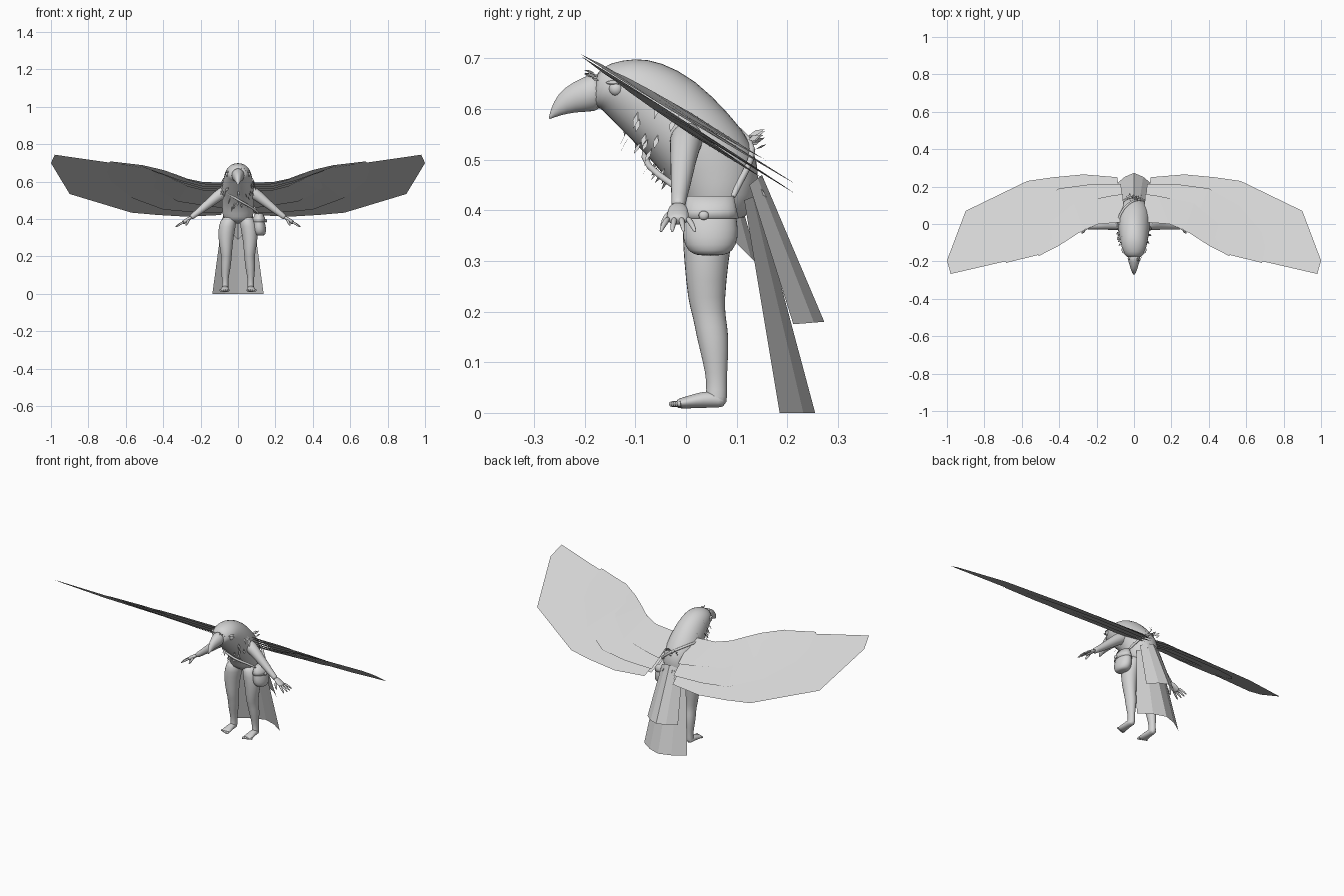
import bpy, bmesh, math, random
from mathutils import Vector
from mathutils.bvhtree import BVHTree

random.seed(4)
if "Cube" in bpy.data.objects:
    bpy.data.objects.remove(bpy.data.objects["Cube"], do_unlink=True)

grey = bpy.data.materials.new("plain_grey")
grey.use_nodes = True
COLOUR = (0.66, 0.66, 0.66, 1)
grey.diffuse_color = COLOUR
grey.node_tree.nodes["Principled BSDF"].inputs["Base Color"].default_value = COLOUR


def finish(name, bm, smooth=True, mirror=False, subdivide=0):
    """Turn a bmesh into a named object with its material and modifiers."""
    mesh = bpy.data.meshes.new(name)
    bm.to_mesh(mesh)
    bm.free()
    mesh.materials.append(grey)
    for poly in mesh.polygons:
        poly.use_smooth = smooth
    obj = bpy.data.objects.new(name, mesh)
    bpy.context.collection.objects.link(obj)
    if mirror:
        obj.modifiers.new("mirror", 'MIRROR').use_mirror_merge = False
    if subdivide:
        obj.modifiers.new("soften", 'SUBSURF').levels = subdivide
        obj.modifiers["soften"].render_levels = subdivide
    return obj


def loft(bm, rings, sides=14, closed=False):
    """Skin elliptical rings, each given as centre, half axis u, half axis v."""
    loops = []
    for centre, u, v in rings:
        angles = [2 * math.pi * i / sides for i in range(sides)]
        loops.append([bm.verts.new(centre + u * math.cos(a) + v * math.sin(a)) for a in angles])
    pairs = list(zip(loops, loops[1:]))
    if closed:
        pairs.append((loops[-1], loops[0]))
    for low, high in pairs:
        for i in range(sides):
            j = (i + 1) % sides
            bm.faces.new((low[i], low[j], high[j], high[i]))
    if not closed:
        bm.faces.new(loops[0][::-1])
        bm.faces.new(loops[-1])
    bmesh.ops.recalc_face_normals(bm, faces=bm.faces)


def profile_loft(name, stations):
    """Stations: front y, z, back y, z and half width."""
    bm = bmesh.new()
    rings = []
    for fy, fz, by, bz, width in stations:
        front, back = Vector((0, fy, fz)), Vector((0, by, bz))
        rings.append(((front + back) / 2, Vector((width, 0, 0)), (back - front) / 2))
    loft(bm, rings, 18)
    return finish(name, bm, subdivide=1)


def tube(bm, stations, sides=12, closed=False, flat=1, ref=Vector((0, 1, 0))):
    """Stations: x, y, z and radius along a path."""
    points = [Vector(s[:3]) for s in stations]
    count, rings = len(points), []
    for i, p in enumerate(points):
        after = points[(i + 1) % count] if closed else points[min(i + 1, count - 1)]
        before = points[i - 1] if closed or i else p
        tangent = (after - before).normalized()
        side = tangent.cross(ref).normalized()
        radius = stations[i][3]
        rings.append((p, side * radius, tangent.cross(side) * radius * flat))
    loft(bm, rings, sides, closed)


def ball(bm, centre, size):
    made = bmesh.ops.create_uvsphere(bm, u_segments=14, v_segments=9, radius=1)["verts"]
    for v in made:
        v.co = Vector(centre) + Vector(c * s for c, s in zip(v.co, size))


def sheet(name, upper, lower, mirror=False):
    """Thin strip of flat faces between two edges."""
    bm = bmesh.new()
    a, b = ([bm.verts.new(p) for p in edge] for edge in (upper, lower))
    for i in range(len(a) - 1):
        bm.faces.new((a[i], b[i], b[i + 1], a[i + 1]))
    return finish(name, bm, smooth=False, mirror=mirror)


# Torso running up into the bird head, and the beak
body = profile_loft("body_and_head", [
    (.005, .38, .10, .37, .055), (-.012, .41, .135, .40, .083),
    (-.03, .45, .148, .46, .086), (-.062, .49, .137, .53, .09),
    (-.10, .53, .088, .59, .088), (-.14, .57, .02, .66, .079),
    (-.16, .59, -.05, .695, .07), (-.166, .598, -.10, .702, .064),
    (-.174, .602, -.15, .692, .052), (-.185, .605, -.18, .675, .034)])
profile_loft("beak", [
    (-.16, .593, -.165, .682, .043), (-.20, .595, -.205, .662, .029),
    (-.235, .591, -.242, .643, .019), (-.262, .583, -.262, .615, .01),
    (-.272, .578, -.27, .588, .003)])

# Eyes with brow lids
bm = bmesh.new()
ball(bm, (.055, -.138, .64), (.012, .014, .014))
ball(bm, (.053, -.138, .652), (.014, .02, .005))
finish("eyes", bm, mirror=True)

# Legs
bm = bmesh.new()
leg = [(.045, .048, .42, .04, .055), (.058, .043, .36, .048, .052),
       (.066, .04, .30, .042, .045), (.062, .04, .22, .031, .037),
       (.062, .046, .19, .028, .033), (.065, .053, .15, .028, .033),
       (.068, .058, .10, .021, .025), (.068, .061, .06, .016, .02),
       (.069, .06, .03, .018, .022), (.069, .058, .012, .018, .022)]
loft(bm, [(Vector(s[:3]), Vector((s[3], 0, 0)), Vector((0, s[4], 0))) for s in leg])
finish("legs", bm, mirror=True, subdivide=1)

# Feet with toes
bm = bmesh.new()
foot = [(.08, .022, .016, .012), (.05, .028, .019, .018), (.02, .024, .022, .015),
        (-.01, .019, .026, .011), (-.02, .018, .025, .008)]
loft(bm, [(Vector((.07, y, z)), Vector((w, 0, 0)), Vector((0, 0, h))) for y, z, w, h in foot])
for i in range(5):
    x, tip = .051 + i * .0105, -.034 + i * .004
    tube(bm, [(x, -.01, .018, .007), (x, tip + .006, .018, .007), (x, tip, .016, .004)],
         8, ref=Vector((0, 0, 1)))
finish("feet", bm, mirror=True, subdivide=1)

# Arms
bm = bmesh.new()
tube(bm, [(.05, .005, .55, .035), (.085, .0, .54, .034), (.13, -.005, .505, .027),
          (.19, -.01, .455, .021), (.235, -.014, .42, .015), (.255, -.016, .405, .015)])
finish("arms", bm, mirror=True, subdivide=1)

# Hands with four fingers and a thumb
bm = bmesh.new()
tube(bm, [(.245, -.015, .413, .014), (.265, -.016, .399, .022), (.292, -.016, .383, .023),
          (.298, -.016, .379, .018)], flat=1.0, ref=Vector((.6, 0, .8)))
for v in bm.verts:
    drop = (v.co - Vector((.27, -.016, .396))).dot(Vector((.6, 0, .8)))
    v.co -= Vector((.6, 0, .8)) * drop * .5
for i in range(4):
    y = -.034 + i * .012
    spread = (i - 1.5) * .007
    reach = .05 - abs(i - 1.5) * .006
    tube(bm, [(.288, y, .386, .007), (.29 + reach * .5, y + spread, .372, .006),
              (.29 + reach, y + spread * 1.6, .356, .003)], 8)
tube(bm, [(.262, -.03, .398, .008), (.272, -.044, .378, .007), (.28, -.048, .363, .004)], 8)
finish("hands", bm, mirror=True, subdivide=1)


# Wings: one large flight sheet with shorter coverts above and below it
def on_wing(edge, lift=0.0, span=1.0):
    return [(x, y, .577 - .623 * y + lift * (1 - (x / span) ** 3)) for x, y in edge]


sheet("flight_feathers",
      on_wing([(.05, .01), (.19, 0), (.30, -.045), (.50, -.16), (.69, -.20), (.98, -.267)]),
      on_wing([(.09, .25), (.27, .265), (.43, .25), (.57, .23), (.90, .07), (1, -.195)]),
      mirror=True)
for side, word in ((1, "upper"), (-1, "lower")):
    sheet(word + "_long_coverts",
          on_wing([(.05, .01), (.19, 0), (.30, -.05), (.40, -.115), (.51, -.165), (.685, -.208)],
                  side * .012, .72),
          on_wing([(.07, .215), (.25, .21), (.40, .19), (.56, .10), (.68, -.04), (.70, -.12)],
                  side * .01, .72), mirror=True)
    sheet(word + "_short_coverts",
          on_wing([(.05, .01), (.19, 0), (.27, -.03), (.33, -.07), (.40, -.115), (.51, -.172)],
                  side * .022, .54),
          on_wing([(.06, .16), (.13, .15), (.32, .11), (.44, .015), (.51, -.08), (.51, -.13)],
                  side * .02, .54), mirror=True)


# Tail: three bent sheets
def tail_edge(half, edge_y, edge_z, mid_y, mid_z):
    return [(-half, edge_y, edge_z), (-half * .5, (edge_y + 2 * mid_y) / 3, (edge_z + 2 * mid_z) / 3),
            (0, mid_y, mid_z), (half * .5, (edge_y + 2 * mid_y) / 3, (edge_z + 2 * mid_z) / 3),
            (half, edge_y, edge_z)]


sheet("long_tail", tail_edge(.08, .115, .42, .14, .43), tail_edge(.137, .185, 0, .255, 0))
sheet("middle_tail", tail_edge(.065, .125, .45, .15, .47), tail_edge(.097, .212, .175, .273, .18))
sheet("under_tail", tail_edge(.06, .085, .40, .11, .41), tail_edge(.035, .095, .34, .145, .29))

# Satchel on the left hip
bm = bmesh.new()
bag = [(.31, .025, .02), (.318, .045, .032), (.345, .057, .038),
       (.38, .054, .034), (.415, .046, .024), (.428, .042, .015)]
loft(bm, [(Vector((.108 + (.42 - z) * .08, .048, z)), Vector((w, 0, 0)), Vector((0, d, 0)))
          for z, d, w in bag], 18)
finish("satchel", bm, subdivide=1)
bm = bmesh.new()
flap = [(.384, .057, .037), (.40, .053, .034), (.428, .047, .021)]
loft(bm, [(Vector((.112, .048, z)), Vector((w, 0, 0)), Vector((0, d, 0))) for z, d, w in flap], 18)
ball(bm, (.15, .035, .39), (.006, .01, .009))
finish("satchel_flap_and_button", bm)

# Strap across the chest, over the right shoulder and down the back
bm = bmesh.new()
strap = [(.115, .005, .425), (.085, -.03, .455), (.03, -.078, .485), (-.04, -.09, .525),
         (-.085, -.04, .56), (-.088, .02, .58), (-.06, .085, .572), (0, .132, .54),
         (.055, .132, .50), (.09, .105, .455), (.113, .09, .42)]
tube(bm, [p + (.007,) for p in strap], 8, ref=Vector((.3, .2, 1)))
finish("strap", bm, subdivide=1)

# Loose feathers planted on the skin of the body
skin = BVHTree.FromPolygons([v.co.copy() for v in body.data.vertices],
                            [tuple(p.vertices) for p in body.data.polygons])


def tuft(name, count, centre, spread, heading, length):
    bm = bmesh.new()
    for _ in range(count):
        guess = Vector(c + random.uniform(-s, s) for c, s in zip(centre, spread))
        root, normal = skin.find_nearest(guess)[:2]
        outward = (root - Vector((0, root.y + .03, root.z))).normalized()
        lean = (Vector(heading) + outward * .45).normalized()
        across = lean.cross(outward).normalized() * length * .16
        size = length * random.uniform(.7, 1.2)
        tip, middle = root + lean * size, root + lean * size * .5
        corners = [root, middle + across, tip, middle - across]
        bm.faces.new([bm.verts.new(p) for p in corners])
    finish(name, bm, smooth=False)


tuft("neck_ruff", 26, (0, -.06, .58), (.11, .05, .05), (0, -.1, -1), .036)
tuft("chest_feathers", 12, (0, -.08, .49), (.07, .03, .05), (0, -.3, -1), .03)
tuft("brow_feathers", 8, (0, -.19, .67), (.06, .01, .01), (0, -.6, .3), .02)
tuft("back_feathers", 10, (0, .14, .54), (.05, .02, .02), (0, 1, .25), .035)
tuft("rump_feathers", 6, (0, .17, .45), (.05, .01, .02), (0, .8, -.5), .03)
